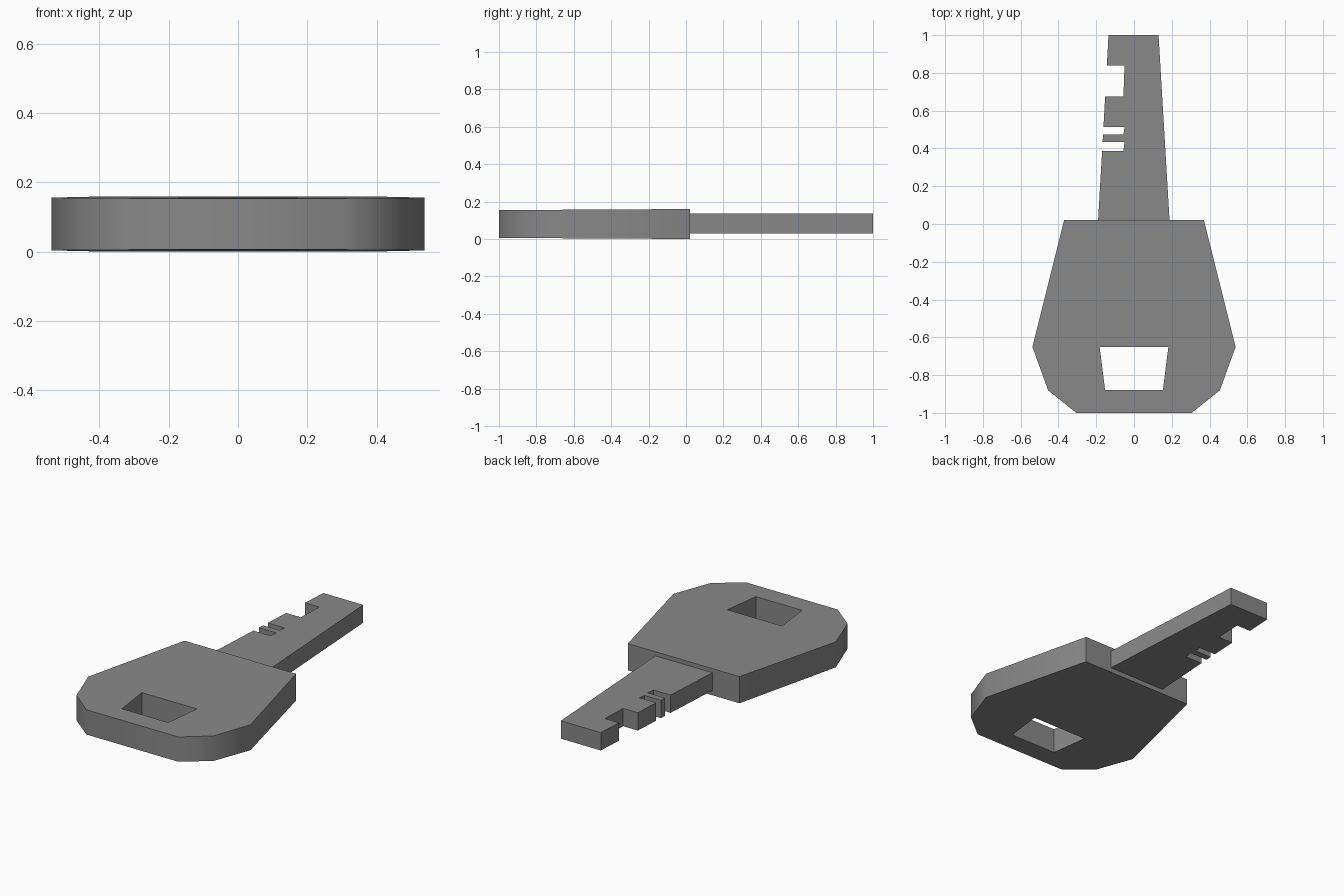
import bpy, bmesh, math

if "Cube" in bpy.data.objects:
    bpy.data.objects.remove(bpy.data.objects["Cube"])

metal = bpy.data.materials.new("mid_grey")
metal.diffuse_color = (0.25, 0.25, 0.25, 1)
metal.use_nodes = True
metal.node_tree.nodes["Principled BSDF"].inputs["Base Color"].default_value = metal.diffuse_color


def plate(name, loops, z0, z1, taper=0.0):
    """Extrude closed outlines (first outer, rest holes) from z0 to z1."""
    bm = bmesh.new()
    for pts in loops:
        vs = [bm.verts.new((x, y, z0)) for x, y in pts]
        for i, v in enumerate(vs):
            bm.edges.new((v, vs[(i + 1) % len(vs)]))
    bmesh.ops.triangle_fill(bm, use_beauty=True, use_dissolve=False,
                            edges=bm.edges[:], normal=(0, 0, 1))
    res = bmesh.ops.extrude_face_region(bm, geom=bm.faces[:], use_keep_orig=True)
    for v in (g for g in res["geom"] if isinstance(g, bmesh.types.BMVert)):
        v.co.z = z1
    # slight thinning towards the front end
    mid = (z0 + z1) / 2
    for v in bm.verts:
        v.co.z += (mid - v.co.z) * taper * (0.02 - v.co.y)
    bmesh.ops.recalc_face_normals(bm, faces=bm.faces[:])
    me = bpy.data.meshes.new(name)
    bm.to_mesh(me)
    bm.free()
    me.materials.append(metal)
    ob = bpy.data.objects.new(name, me)
    bpy.context.collection.objects.link(ob)
    bpy.context.view_layer.objects.active = ob
    bpy.ops.object.select_all(action='DESELECT')
    ob.select_set(True)
    bpy.ops.object.shade_smooth_by_angle(angle=math.radians(40))
    return ob


def mirrored(half):
    return half + [(-x, y) for x, y in reversed(half)]


# Handle with key-ring hole
plate("key_handle", [
    mirrored([(0.37, 0.022), (0.538, -0.65), (0.455, -0.88), (0.305, -1.0)]),
    mirrored([(0.182, -0.65), (0.153, -0.88)]),
], 0.0, 0.16, 0.07)

# Tapered blade with notches along its left edge
left = lambda y: -0.19 + 0.055 * y
blade = [(0.188, 0.022), (0.13, 1.0), (-0.135, 1.0)]
for top, bottom in ((0.84, 0.675), (0.513, 0.473), (0.435, 0.387)):
    blade += [(left(top), top), (-0.05, top), (-0.056, bottom), (left(bottom), bottom)]
blade.append((-0.19, 0.022))
plate("key_blade", [blade], 0.028, 0.135)
